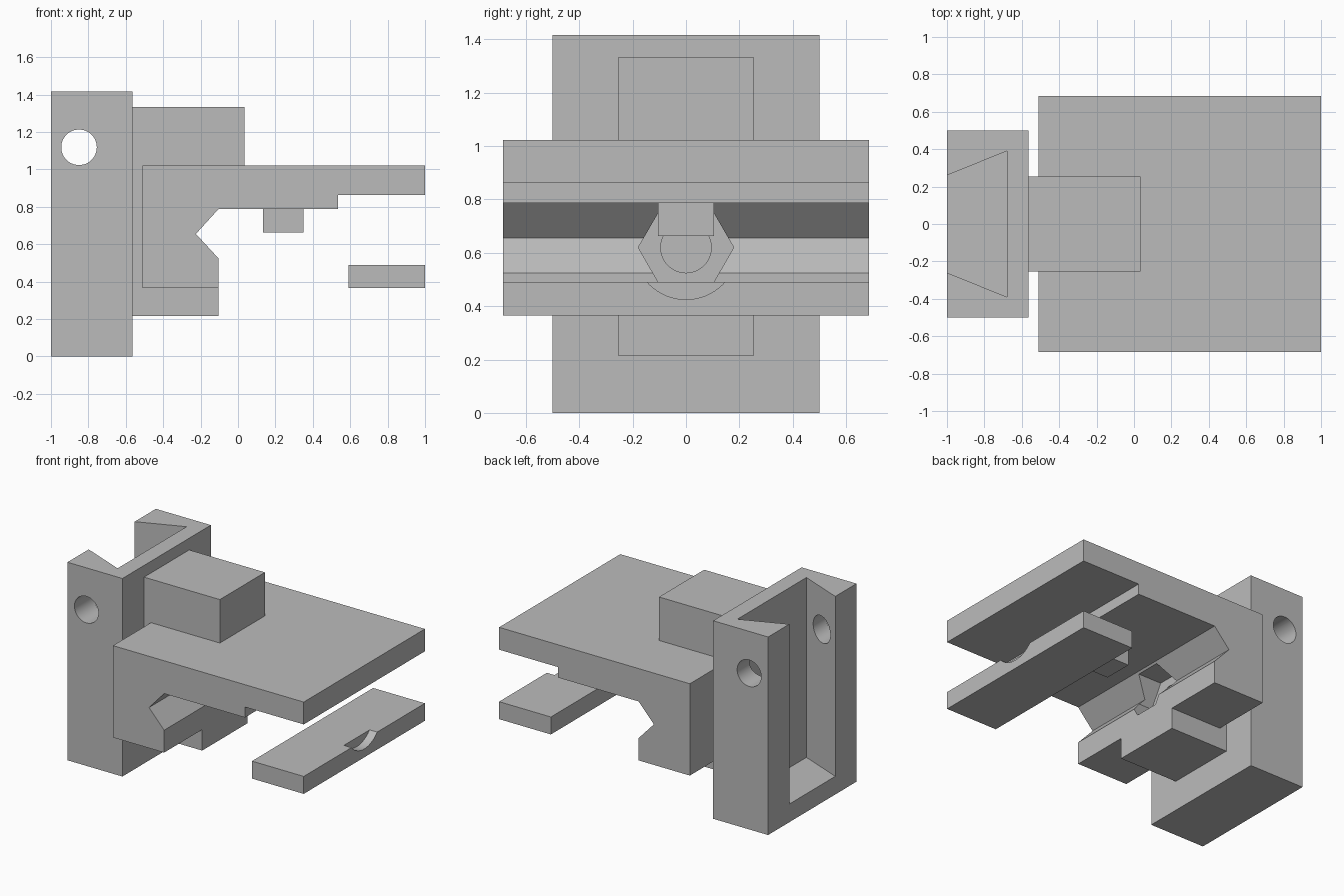
import bpy, bmesh, math
from mathutils import Matrix

cube = bpy.data.objects.get("Cube")
if cube:
    bpy.data.objects.remove(cube, do_unlink=True)

GREY = (0.5, 0.5, 0.5, 1)
grey = bpy.data.materials.new("plain grey")
grey.use_nodes = True
grey.diffuse_color = GREY
grey.node_tree.nodes["Principled BSDF"].inputs["Base Color"].default_value = GREY


def finish(name, bm):
    bmesh.ops.recalc_face_normals(bm, faces=bm.faces)
    mesh = bpy.data.meshes.new(name)
    bm.to_mesh(mesh)
    bm.free()
    mesh.materials.append(grey)
    obj = bpy.data.objects.new(name, mesh)
    bpy.context.collection.objects.link(obj)
    return obj


def prism(name, outline, axis, low, high):
    """Extrude an outline along y (points are x, z) or z (points are x, y)."""
    bm = bmesh.new()
    place = (lambda a, b: (a, low, b)) if axis == "y" else (lambda a, b: (a, b, low))
    face = bm.faces.new([bm.verts.new(place(a, b)) for a, b in outline])
    moved = bmesh.ops.extrude_face_region(bm, geom=[face])["geom"]
    shift = (0, high - low, 0) if axis == "y" else (0, 0, high - low)
    bmesh.ops.translate(bm, vec=shift, verts=[v for v in moved if isinstance(v, bmesh.types.BMVert)])
    return finish(name, bm)


def box(name, x0, x1, half_y, z0, z1):
    return prism(name, [(x0, z0), (x1, z0), (x1, z1), (x0, z1)], "y", -half_y, half_y)


def rod(name, radius, sides, length, centre, axis):
    bm = bmesh.new()
    bmesh.ops.create_cone(bm, cap_ends=True, segments=sides, radius1=radius, radius2=radius, depth=length)
    turn = Matrix.Rotation(math.pi / 2, 4, "Y" if axis == "x" else "X")
    bmesh.ops.transform(bm, matrix=Matrix.Translation(centre) @ turn, verts=bm.verts)
    return finish(name, bm)


def cut(target, *cutters):
    bpy.context.view_layer.objects.active = target
    for cutter in cutters:
        cutter.hide_render = True
        mod = target.modifiers.new("cut", "BOOLEAN")
        mod.operation = "DIFFERENCE"
        mod.solver = "EXACT"
        mod.object = cutter
        bpy.ops.object.modifier_apply(modifier=mod.name)
        bpy.data.objects.remove(cutter, do_unlink=True)
    bpy.ops.object.select_all(action="DESELECT")
    target.select_set(True)
    bpy.ops.object.shade_smooth_by_angle(angle=math.radians(30))


# Upright post with an open-topped dovetail slot and a cross hole
post = box("mounting_post", -1, -0.565, 0.5, 0, 1.417)
slope = 0.13 / 0.32
mouth = 0.26 - 0.1 * slope
slot = prism("slot_cutter", [(-1.1, -mouth), (-0.68, -0.39), (-0.68, 0.39), (-1.1, mouth)], "z", 0.13, 1.6)
cut(post, slot, rod("cross_hole_cutter", 0.095, 48, 2, (-0.85, 0, 1.118), "y"))

# Bracket that wraps the jaw and joins it to the post
prism("bracket", [(-0.565, 0.215), (-0.105, 0.215), (-0.105, 0.365), (-0.51, 0.365),
                  (-0.51, 1.022), (0.035, 1.022), (0.035, 1.333), (-0.565, 1.333)], "y", -0.255, 0.255)

# Wide jaw with a V groove, a nut pocket and a blind bolt hole
jaw = prism("fixed_jaw", [(-0.51, 0.365), (-0.105, 0.365), (-0.105, 0.525), (-0.225, 0.655),
                          (-0.105, 0.787), (0.535, 0.787), (0.535, 0.862), (1, 0.862),
                          (1, 1.022), (-0.51, 1.022)], "y", -0.685, 0.685)
BOLT_Z = 0.62
cut(jaw,
    rod("nut_cutter", 0.155 / math.cos(math.pi / 6), 6, 0.2, (-0.2, 0, BOLT_Z), "x"),
    rod("bolt_cutter", 0.095, 48, 0.3, (-0.35, 0, BOLT_Z), "x"))

# Small peg under the plate
box("locating_peg", 0.135, 0.35, 0.105, 0.663, 0.787)

# Loose bar with a shallow round recess in its outer edge
bar = box("clamp_bar", 0.59, 1, 0.685, 0.365, 0.49)
cut(bar, rod("recess_cutter", 0.195, 64, 0.2, (1.04, 0, BOLT_Z), "x"))
